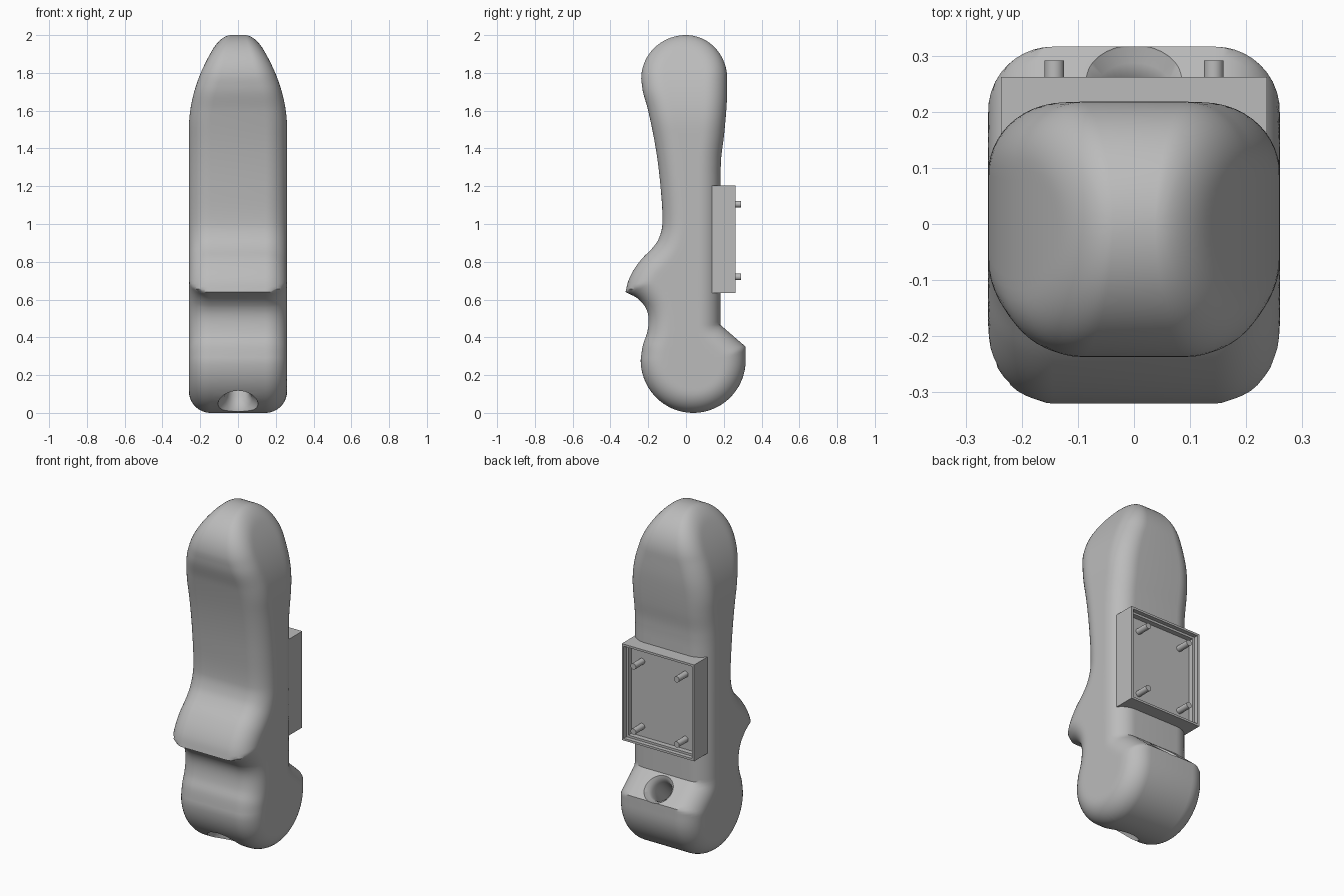
import bpy, bmesh, math
from mathutils import Vector, Matrix

old = bpy.data.objects.get("Cube")
if old:
    bpy.data.objects.remove(old)

grey = bpy.data.materials.new("mid grey")
grey.use_nodes = True
COLOUR = (0.5, 0.5, 0.5, 1)
grey.diffuse_color = COLOUR
grey.node_tree.nodes["Principled BSDF"].inputs["Base Color"].default_value = COLOUR


def finish(bm, name, smooth=True):
    bmesh.ops.recalc_face_normals(bm, faces=bm.faces)
    mesh = bpy.data.meshes.new(name)
    bm.to_mesh(mesh)
    bm.free()
    mesh.materials.append(grey)
    obj = bpy.data.objects.new(name, mesh)
    bpy.context.collection.objects.link(obj)
    if smooth:
        shade(obj)
    return obj


def shade(obj):
    bpy.ops.object.select_all(action='DESELECT')
    obj.select_set(True)
    bpy.context.view_layer.objects.active = obj
    bpy.ops.object.shade_smooth_by_angle(angle=math.radians(35))


def curve(points, z):
    """Smooth interpolation of y over z through (z, y) points."""
    k = 0
    while k < len(points) - 2 and z > points[k + 1][0]:
        k += 1

    def slope(i):
        a, b = points[max(i - 1, 0)], points[min(i + 1, len(points) - 1)]
        return (b[1] - a[1]) / (b[0] - a[0])
    (z0, y0), (z1, y1) = points[k], points[k + 1]
    h = z1 - z0
    t = (z - z0) / h
    return (y0 * (1 + 2 * t) * (1 - t) ** 2 + slope(k) * h * t * (1 - t) ** 2
            + y1 * t * t * (3 - 2 * t) + slope(k + 1) * h * t * t * (t - 1))


# Side profile of the grip, as front and back edges over height
BULB, DOME = 0.28, 1.77
FRONT_LOW = [(BULB, -.24), (.36, -.228), (.42, -.207), (.48, -.198), (.53, -.203),
             (.57, -.222), (.61, -.262), (.64, -.32)]
FRONT_HIGH = [(.64, -.32), (.7, -.305), (.76, -.275), (.82, -.23), (.87, -.18), (.92, -.145),
              (1.0, -.125), (1.2, -.135), (1.4, -.16), (1.6, -.2), (1.7, -.228), (DOME, -.237)]
BACK_HIGH = [(1.28, .183), (1.36, .187), (1.45, .199), (1.55, .209), (1.65, .216), (DOME, .218)]


def round_end(z):
    if z < BULB:
        return math.sqrt(max(0, 1 - ((BULB - z) / BULB) ** 2))
    return math.sqrt(max(0, 1 - ((z - DOME) / (2 - DOME)) ** 2))


def front(z):
    if z < BULB:
        return .038 - .278 * round_end(z)
    if z > DOME:
        return -.237 * round_end(z)
    return curve(FRONT_LOW if z <= .64 else FRONT_HIGH, z)


def back(z):
    if z < BULB:
        return .038 + .278 * round_end(z)
    if z <= .35:
        return .316
    if z <= .465:
        return .316 - (z - .35) * .133 / .115
    if z <= 1.28:
        return .183
    return curve(BACK_HIGH, z) if z <= DOME else .218 * round_end(z)


# Row heights, eased at the rounded ends
rows = [BULB * (1 - math.cos(i / 18 * math.pi / 2)) for i in range(18)]
for lo, hi, n in ((BULB, .35, 5), (.35, .465, 8), (.465, .56, 6), (.56, .64, 12),
                  (.64, 1.0, 24), (1.0, 1.28, 10), (1.28, DOME, 24)):
    rows += [lo + (hi - lo) * i / n for i in range(n)]
rows += [DOME + (2 - DOME) * math.sin(i / 18 * math.pi / 2) for i in range(19)]
outline = [[Vector((f(z), z)) for z in rows] for f in (front, back)]


def edge_distance(p):
    best = 1.0
    for line in outline:
        for a, b in zip(line, line[1:]):
            if min(abs(a.y - p.y), abs(b.y - p.y)) > .14:
                continue
            d = b - a
            t = max(0, min(1, (p - a).dot(d) / d.length_squared))
            best = min(best, (p - a - d * t).length)
    return best


def half_width(y, z):
    """Filleted half width, narrowing towards the top."""
    w = .26 - .7 * max(0, z - 1.5) ** 2
    r = min(.115, .55 * w)
    d = min(r, edge_distance(Vector((y, z))))
    return w - r + math.sqrt(max(0, r * r - (r - d) ** 2))


COLS = 32
bm = bmesh.new()
rings = []
for z in rows:
    f, b = front(z), back(z)
    side = []
    for j in range(COLS + 1):
        y = f + (b - f) * (1 - math.cos(math.pi * j / COLS)) / 2
        side.append((half_width(y, z), y))
    ring = [(x, y, z) for x, y in side] + [(-x, y, z) for x, y in reversed(side)]
    rings.append([bm.verts.new(p) for p in ring])
for low, high in zip(rings, rings[1:]):
    for i in range(len(low)):
        j = (i + 1) % len(low)
        bm.faces.new((low[i], low[j], high[j], high[i]))
bmesh.ops.remove_doubles(bm, verts=bm.verts, dist=1e-5)
body = finish(bm, "grip_body", False)

# Slanted cord hole with flared mouths, cut from the lower bulb
bm = bmesh.new()
HOLE = [(-.35, .13), (-.25, .1), (-.225, .075), (-.19, .06), (-.15, .055),
        (.15, .055), (.2, .058), (.225, .068), (.245, .088), (.35, .13)]
loops = []
for h, r in HOLE:
    loops.append([bm.verts.new((r * math.cos(a * math.pi / 16), r * math.sin(a * math.pi / 16), h))
                  for a in range(32)])
for low, high in zip(loops, loops[1:]):
    for i in range(32):
        bm.faces.new((low[i], low[(i + 1) % 32], high[(i + 1) % 32], high[i]))
bm.faces.new(loops[0])
bm.faces.new(loops[-1])
bm.transform(Matrix.Translation((0, .08, .235)) @ Matrix.Rotation(math.radians(-45), 4, 'X'))
cutter = finish(bm, "hole_cutter")
cut = body.modifiers.new("cord_hole", 'BOOLEAN')
cut.operation = 'DIFFERENCE'
cut.solver = 'EXACT'
cut.object = cutter
bpy.context.view_layer.objects.active = body
bpy.ops.object.modifier_apply(modifier=cut.name)
bpy.data.objects.remove(cutter)
shade(body)

# Back housing: open box with a stepped rim
bm = bmesh.new()
bmesh.ops.create_cube(bm, size=1, matrix=Matrix.Translation((0, .181, .92))
                      @ Matrix.Diagonal((.474, .162, .57, 1)))
bm.faces.ensure_lookup_table()
face = max(bm.faces, key=lambda f: f.calc_center_median().y)
for inset, depth in ((.018, .025), (.018, .03)):
    bmesh.ops.inset_region(bm, faces=[face], thickness=inset)
    inner = bmesh.ops.extrude_discrete_faces(bm, faces=[face])["faces"]
    face = inner[0]
    bmesh.ops.translate(bm, verts=face.verts, vec=(0, -depth, 0))
finish(bm, "back_housing", False)

# Four pegs inside the housing
for x, side in ((-.142, "right"), (.142, "left")):
    for z, level in ((.72, "lower"), (1.105, "upper")):
        bm = bmesh.new()
        bmesh.ops.create_cone(bm, cap_ends=True, segments=24, radius1=.0175, radius2=.0175,
                              depth=.1, matrix=Matrix.Translation((x, .241, z))
                              @ Matrix.Rotation(math.pi / 2, 4, 'X'))
        finish(bm, f"{level}_{side}_peg")
